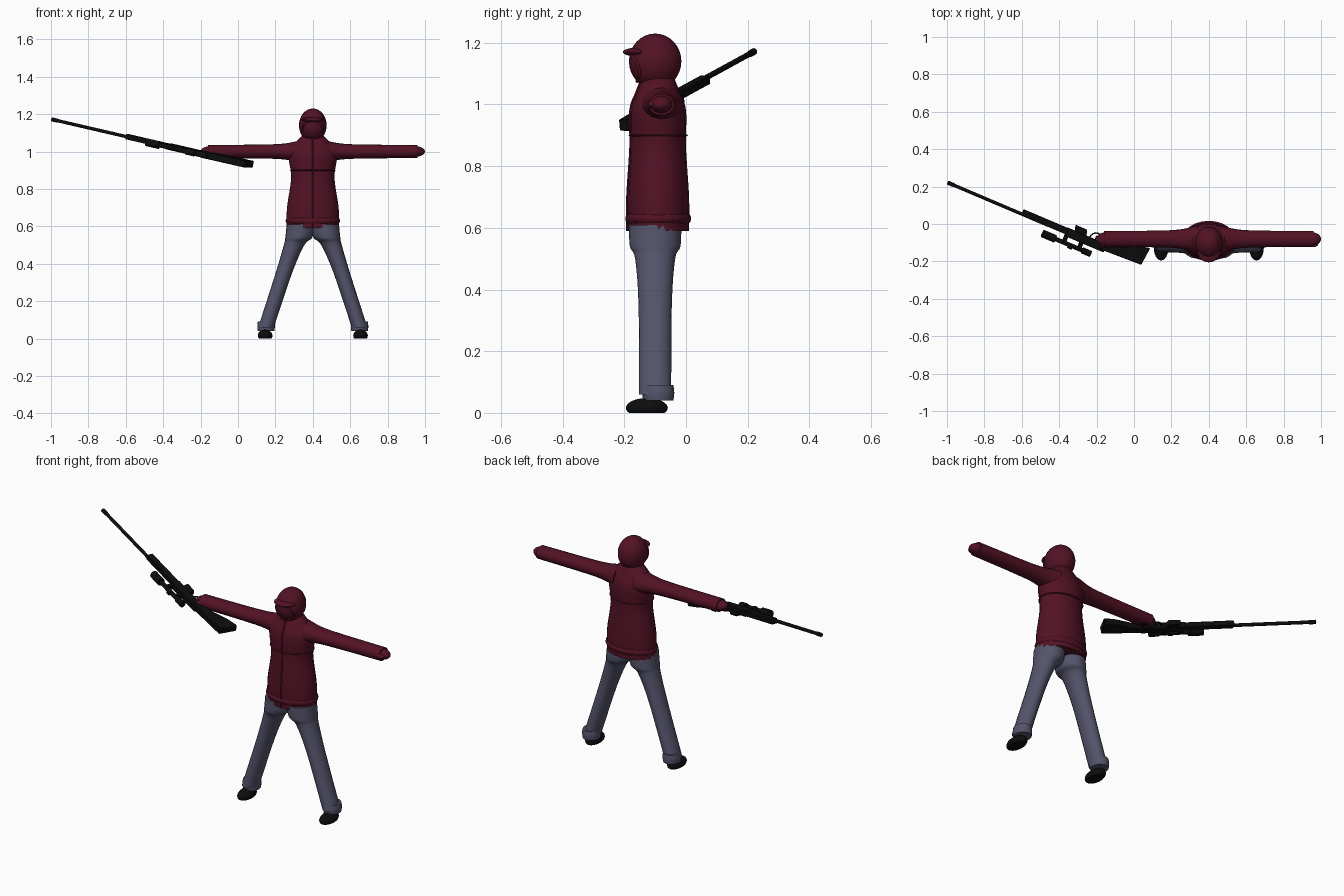
import bpy, bmesh, math
from mathutils import Vector, Matrix

cube = bpy.data.objects.get("Cube")
if cube:
    bpy.data.objects.remove(cube, do_unlink=True)

# Centre lines of the figure
MID = 0.4
DEEP = -0.09


def material(name, *rgb):
    mat = bpy.data.materials.new(name)
    mat.use_nodes = True
    mat.diffuse_color = (*rgb, 1)
    shader = mat.node_tree.nodes["Principled BSDF"]
    shader.inputs["Base Color"].default_value = mat.diffuse_color
    return mat


red = material("dark red cloth", 0.085, 0.006, 0.018)
denim = material("grey blue denim", 0.09, 0.09, 0.15)
black = material("black", 0.004, 0.004, 0.004)


def finish(name, bm, mat, matrix=Matrix()):
    bmesh.ops.recalc_face_normals(bm, faces=bm.faces)
    mesh = bpy.data.meshes.new(name)
    bm.to_mesh(mesh)
    bm.free()
    mesh.materials.append(mat)
    ob = bpy.data.objects.new(name, mesh)
    ob.matrix_world = matrix
    bpy.context.collection.objects.link(ob)
    bpy.ops.object.select_all(action="DESELECT")
    ob.select_set(True)
    bpy.context.view_layer.objects.active = ob
    bpy.ops.object.shade_smooth_by_angle(angle=math.radians(40))


def smooth(rows, steps=6):
    """Fill in a smooth curve through rows of values."""
    rows = [Vector(row) for row in rows]
    padded = [rows[0], *rows, rows[-1]]
    result = []
    for before, start, end, after in zip(padded, padded[1:], padded[2:], padded[3:]):
        for step in range(steps):
            t = step / steps
            leave, arrive = (end - before) / 2, (after - start) / 2
            bend = leave + arrive - 2 * (end - start)
            result.append(start + t * (leave + t * (end - start - leave + (t - 1) * bend)))
    return result + [rows[-1]]


def loft(name, rings, mat, matrix=Matrix(), sides=20):
    """Skin rings, each a centre and two half axes."""
    bm = bmesh.new()
    turns = [math.tau * i / sides for i in range(sides)]
    loops = [[bm.verts.new(centre + a * math.cos(t) + b * math.sin(t)) for t in turns]
             for centre, a, b in rings]
    for low, high in zip(loops, loops[1:]):
        for i in range(sides):
            bm.faces.new((low[i - 1], low[i], high[i], high[i - 1]))
    bm.faces.new(loops[0])
    bm.faces.new(loops[-1])
    finish(name, bm, mat, matrix)


def level(x, y, z, width, depth):
    """Horizontal ring."""
    return Vector((x, y, z)), Vector((width, 0, 0)), Vector((0, depth, 0))


def ball(name, centre, size, mat):
    """Stretched sphere that never sinks below the floor."""
    bm = bmesh.new()
    shape = Matrix.LocRotScale(Vector(centre), None, Vector(size))
    bmesh.ops.create_uvsphere(bm, u_segments=24, v_segments=16, radius=1, matrix=shape)
    for v in bm.verts:
        v.co.z = max(v.co.z, 0)
    finish(name, bm, mat)


def tube(name, points, radius, mat, cyclic=False):
    curve = bpy.data.curves.new(name, "CURVE")
    curve.dimensions = "3D"
    curve.bevel_depth = radius
    curve.bevel_resolution = 2
    spline = curve.splines.new("POLY")
    spline.points.add(len(points) - 1)
    for target, point in zip(spline.points, points):
        target.co = (*point, 1)
    spline.use_cyclic_u = cyclic
    curve.materials.append(mat)
    bpy.context.collection.objects.link(bpy.data.objects.new(name, curve))


# Jacket: height, half width, half depth
torso = smooth([(0.59, 0.14, 0.1), (0.7, 0.138, 0.1), (0.86, 0.116, 0.09),
                (0.98, 0.13, 0.09), (1.04, 0.1, 0.07), (1.09, 0.05, 0.05)])
loft("jacket", [level(MID, DEEP, *row) for row in torso], red)
tube("jacket_placket", [(MID, DEEP - depth, z) for z, width, depth in torso], 0.004, red)
ball("jacket_hem", (MID, DEEP, 0.63), (0.146, 0.107, 0.045), red)
ball("chest_seam", (MID, DEEP, 0.9), (0.123, 0.096, 0.01), red)

# Hood with a pointed peak and a rim round the masked face
hood, reach = Vector((MID, -0.1, 1.14)), Vector((0.074, 0.085, 0.09))
ball("hood", hood, reach, red)
ball("hood_peak", (MID, -0.15, 1.17), (0.06, 0.055, 0.015), red)
rim = []
for i in range(24):
    x = 0.055 * math.cos(math.tau * i / 24)
    z = 0.045 * math.sin(math.tau * i / 24) - 0.02
    y = -reach.y * math.sqrt(1 - (x / reach.x) ** 2 - (z / reach.z) ** 2)
    rim.append(hood + Vector((x, y, z)))
tube("hood_rim", rim, 0.005, red, cyclic=True)

# Limbs, built outward from the centre line on both sides
for side, sign in (("left", 1), ("right", -1)):
    def out(distance):
        return MID + sign * distance

    # Sleeve: distance out, half height
    sleeve = smooth([(0.06, 0.06), (0.16, 0.042), (0.3, 0.037), (0.56, 0.035)])
    loft(side + "_sleeve",
         [(Vector((out(d), DEEP + 0.01, 1)), Vector((0, r * 1.2, 0)), Vector((0, 0, r)))
          for d, r in sleeve], red)
    ball(side + "_glove", (out(0.55), DEEP + 0.01, 1), (0.05, 0.036, 0.028), red)
    ball(side + "_thumb", (out(0.55), -0.11, 1), (0.035, 0.014, 0.014), red)

    # Trouser leg: distance out, height, half width
    leg = smooth([(0.065, 0.61, 0.075), (0.075, 0.54, 0.072), (0.1, 0.5, 0.055),
                  (0.155, 0.35, 0.044), (0.25, 0.06, 0.042)])
    loft(side + "_trouser_leg",
         [level(out(d), -0.1, z, r, r + 0.01) for d, z, r in leg], denim)
    cuff = smooth([(0.04, 0.044), (0.065, 0.047), (0.09, 0.044)])
    loft(side + "_trouser_cuff",
         [level(out(0.25), DEEP, z, r, r + 0.005) for z, r in cuff], denim)
    ball(side + "_shoe", (out(0.255), -0.127, 0.016), (0.039, 0.068, 0.032), black)

# Rifle frame: x runs from muzzle to butt, y toward the sight, z is thickness
along = Vector((1, -0.425, -0.232)).normalized()
up = Vector((along.y, -along.x, 0)).normalized()
rifle = Matrix((along, up, along.cross(up))).transposed().to_4x4()
rifle.translation = (-0.995, 0.221, 1.172)


def rod(name, start, end, radius, y=0.0):
    rings = [(Vector((x, y, 0)), Vector((0, radius, 0)), Vector((0, 0, radius)))
             for x in (start, end)]
    loft(name, rings, black, rifle, sides=12)


def slab(name, outline, half):
    """Thicken a side outline into a bevelled plate."""
    bm = bmesh.new()
    face = bm.faces.new([bm.verts.new((x, y, -half)) for x, y in outline])
    grown = bmesh.ops.extrude_face_region(bm, geom=[face])["geom"]
    moved = [v for v in grown if isinstance(v, bmesh.types.BMVert)]
    bmesh.ops.translate(bm, vec=(0, 0, 2 * half), verts=moved)
    bmesh.ops.bevel(bm, geom=bm.edges[:], offset=half / 5, segments=1, affect="EDGES")
    finish(name, bm, black, rifle)


def block(name, start, end, top, bottom, half, slant=0.0):
    slab(name, [(start, top), (end, top), (end + slant, bottom), (start + slant, bottom)], half)


rod("barrel", 0, 0.6, 0.009)
rod("muzzle", 0, 0.035, 0.011)
block("fore_stock", 0.44, 0.74, 0.008, -0.028, 0.014)
block("receiver", 0.7, 0.93, 0.018, -0.03, 0.017)
block("magazine", 0.745, 0.81, -0.02, -0.06, 0.013, slant=-0.01)
block("grip", 0.885, 0.93, -0.02, -0.08, 0.014, slant=0.03)
slab("butt_stock", [(0.89, 0.01), (1.145, 0), (1.155, -0.1), (1.09, -0.085),
                    (1, -0.045), (0.9, -0.03)], 0.019)

# Sight on two mounts
sight = 0.052
rod("scope_tube", 0.59, 0.87, 0.012, sight)
rod("scope_front_bell", 0.585, 0.66, 0.021, sight)
rod("scope_eyepiece", 0.82, 0.87, 0.017, sight)
block("scope_dial", 0.74, 0.765, sight + 0.02, sight, 0.009)
for end, x in (("front", 0.7), ("rear", 0.79)):
    block(end + "_scope_mount", x, x + 0.02, sight, 0.01, 0.014)

# Trigger and its half round guard
arc = [math.pi * i / 8 for i in range(9)]
tube("trigger_guard", [rifle @ Vector((0.865 + 0.035 * math.cos(t), -0.025 - 0.04 * math.sin(t), 0))
                       for t in arc], 0.004, black)
block("trigger", 0.86, 0.866, -0.02, -0.05, 0.003)
